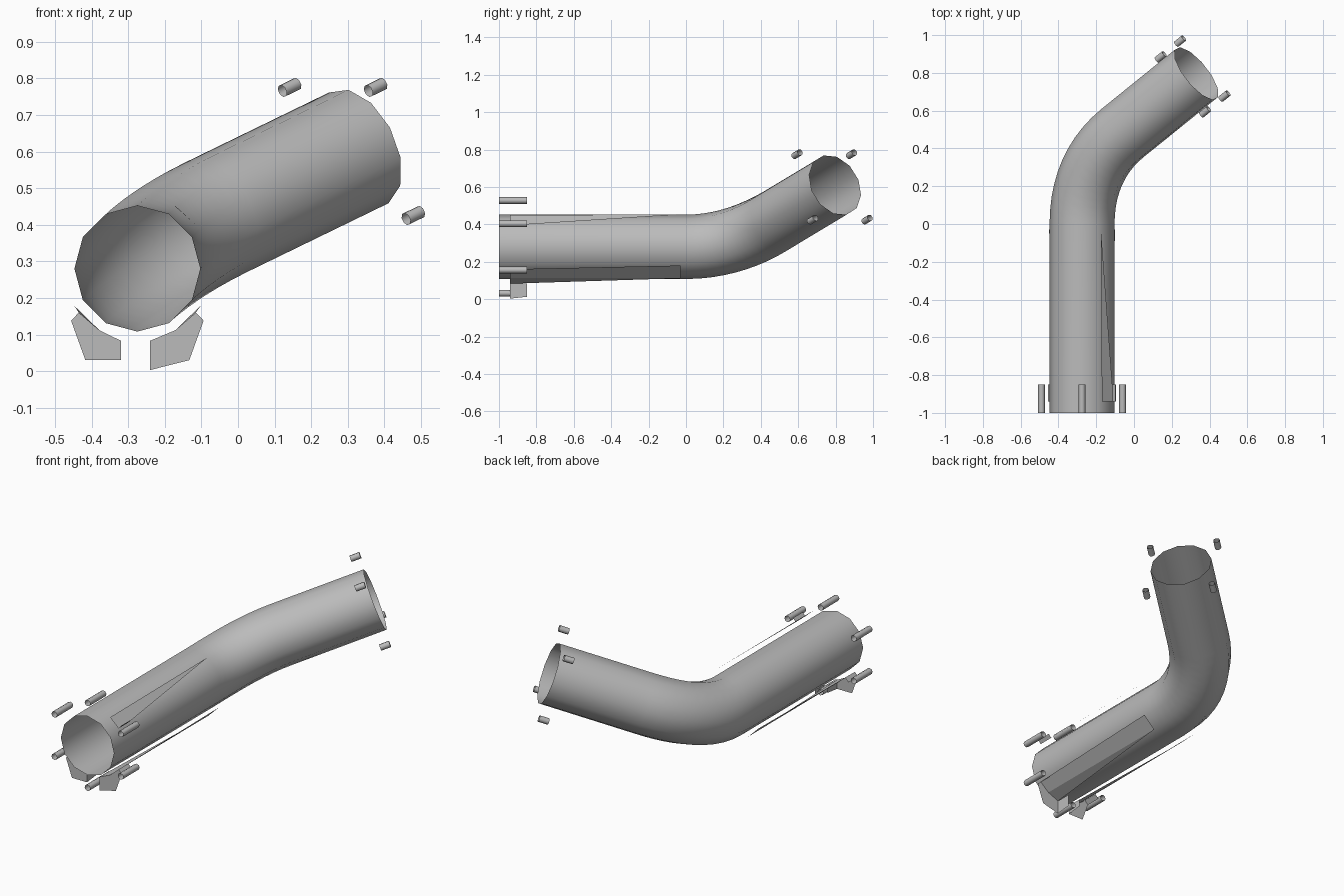
import bpy
import bmesh
from math import sin, cos, pi, radians
from mathutils import Vector

if "Cube" in bpy.data.objects:
    bpy.data.objects.remove(bpy.data.objects["Cube"])

steel = bpy.data.materials.new("grey_steel")
steel.use_nodes = True
steel.diffuse_color = (0.5, 0.5, 0.5, 1)
steel.node_tree.nodes["Principled BSDF"].inputs["Base Color"].default_value = (0.5, 0.5, 0.5, 1)

INLET = Vector((-0.275, 0, 0.28))       # pipe centre where the bend starts
END = Vector((0.33, 0.797, 0.61))       # pipe centre at the far mouth
FORWARD = Vector((0, 1, 0))
EXIT = Vector((0.728, 0.588, 0.354)).normalized()
OUTLET = END - EXIT * 0.534             # pipe centre where the bend stops
RADIUS, HANDLE = 0.172, 0.2


def finish(name, bm, smooth=False):
    mesh = bpy.data.meshes.new(name)
    bm.to_mesh(mesh)
    bm.free()
    mesh.materials.append(steel)
    obj = bpy.data.objects.new(name, mesh)
    bpy.context.collection.objects.link(obj)
    if smooth:
        bpy.ops.object.select_all(action='DESELECT')
        obj.select_set(True)
        bpy.context.view_layer.objects.active = obj
        bpy.ops.object.shade_smooth_by_angle(angle=radians(50))


def tube(name, path, radius, sides):
    """Open tube through (centre, direction) pairs."""
    bm = bmesh.new()
    rings = []
    for centre, direction in path:
        turn = FORWARD.rotation_difference(direction)
        angles = [2 * pi * i / sides for i in range(sides)]
        rings.append([bm.verts.new(centre + turn @ Vector((cos(a), 0, sin(a))) * radius)
                      for a in angles])
    for a, b in zip(rings, rings[1:]):
        for i in range(sides):
            j = (i + 1) % sides
            bm.faces.new((a[i], a[j], b[j], b[i]))
    finish(name, bm, smooth=True)


def plate(name, polygons):
    """Thin sheet made of one or more flat faces."""
    bm = bmesh.new()
    for poly in polygons:
        bm.faces.new([bm.verts.new(p) for p in poly])
    bmesh.ops.remove_doubles(bm, verts=bm.verts, dist=0.0005)
    finish(name, bm)


# Bent open pipe: straight run, curved elbow, straight run
handle_in = INLET + FORWARD * HANDLE
handle_out = OUTLET - EXIT * HANDLE
path = [(INLET - FORWARD, FORWARD)]
STEPS = 10
for s in range(STEPS + 1):
    t = s / STEPS
    u = 1 - t
    centre = INLET * u**3 + handle_in * 3 * u * u * t + handle_out * 3 * u * t * t + OUTLET * t**3
    heading = ((handle_in - INLET) * u * u + (handle_out - handle_in) * 2 * u * t
               + (OUTLET - handle_out) * t * t)
    path.append((centre, heading.normalized()))
path.append((END, EXIT))
tube("bent_pipe", path, RADIUS, 12)

# Open bolt sleeves around both mouths
for i in range(6):
    a = radians(30 + 60 * i)
    start = INLET - FORWARD + Vector((cos(a), 0, sin(a))) * 0.248
    tube(f"front_bolt_{i + 1}", [(start, FORWARD), (start + FORWARD * 0.15, FORWARD)], 0.018, 8)

across = EXIT.cross(Vector((0, 0, 1))).normalized()
upward = across.cross(EXIT)
for i, (u, v) in enumerate([(1, 1), (1, -1), (-1, -1), (-1, 1)]):
    stop = END + (across * u + upward * v) * 0.187
    tube(f"back_bolt_{i + 1}", [(stop - EXIT * 0.055, EXIT), (stop, EXIT)], 0.018, 8)

# Lower cradle sheets with their feet
FRONT, REAR, TAIL = -0.94, -0.85, -0.03
DEPTH = Vector((0, REAR - FRONT, 0))


for label, side, toe, inner in (("left", 1, 0.003, 0.035), ("right", -1, 0.03, 0.045)):
    def at(x, y, z):
        return Vector((INLET.x + side * x, y, z))

    rim, fold, hem = at(0.16, FRONT, 0.16), at(0.104, FRONT, 0.112), at(inner, FRONT, 0.083)
    rim_tail, fold_tail = at(0.174, TAIL, 0.18), at(0.104, TAIL, 0.112)
    plate(f"{label}_cradle_sheet", [
        [rim, fold, fold_tail, rim_tail],
        [fold, hem, fold_tail],
    ])

    lip = at(0.181, FRONT, 0.138)
    toe_in, toe_out = at(inner, FRONT, toe), at(0.142, FRONT, 0.03)
    toe_back = toe_in + DEPTH + Vector((0, 0, 0.01))
    plate(f"{label}_foot", [
        [lip, rim, fold, hem, toe_in, toe_out],
        [hem, hem + DEPTH, toe_back, toe_in],
        [lip, lip + DEPTH, rim + DEPTH, rim],
    ])

# Upper tapered sheet with its turned-up lip
ridge = Vector((-0.17, FRONT, 0.45))
crease = Vector((-0.115, FRONT, 0.40))
tip = Vector((-0.175, TAIL, 0.453))
edge = Vector((0.017, 0, 0.02))
plate("upper_sheet", [
    [ridge, crease, crease + DEPTH, tip],
    [crease, crease + edge, crease + DEPTH + edge, crease + DEPTH],
])
